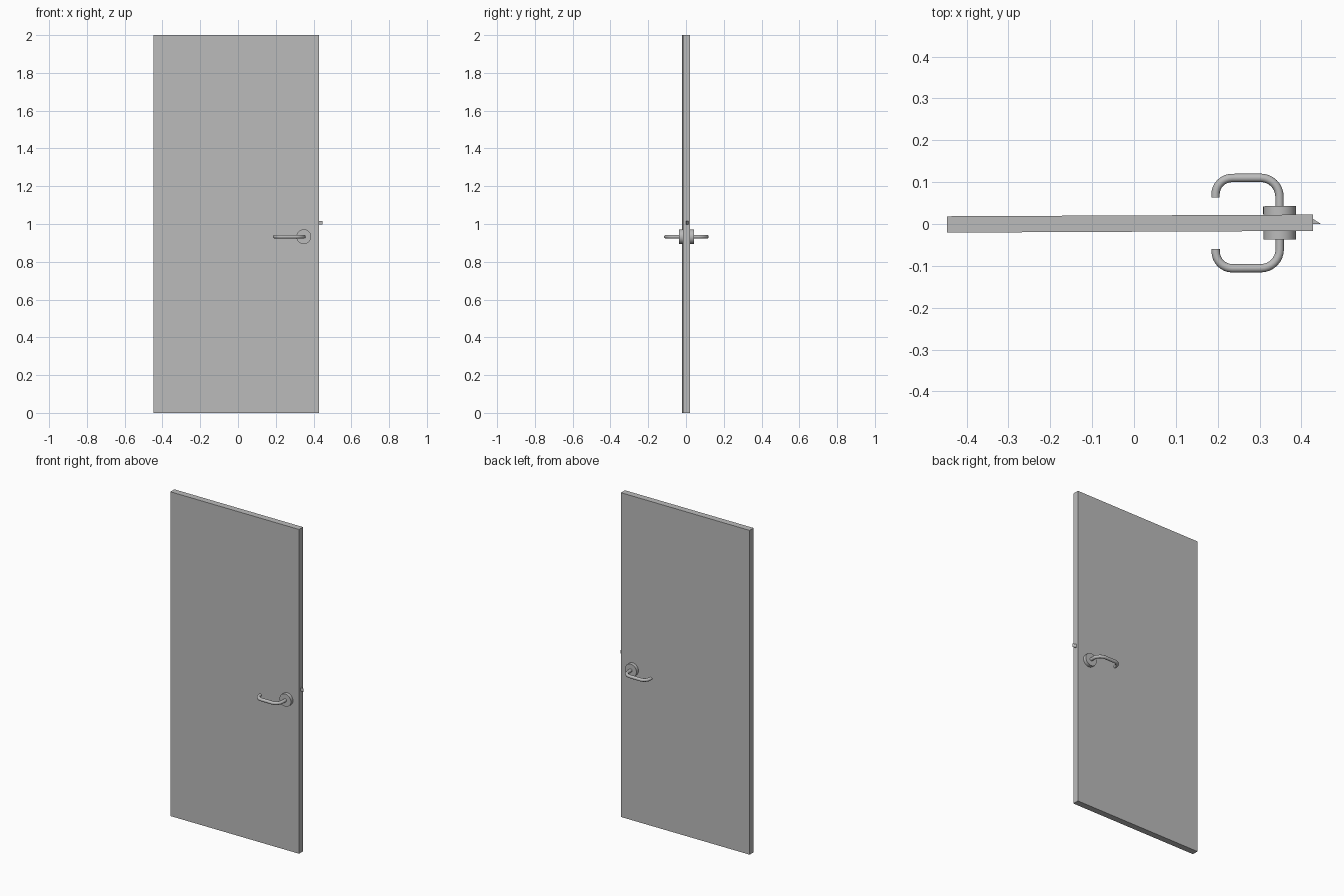
import bpy, bmesh, math
from mathutils import Vector, Matrix

cube = bpy.data.objects.get("Cube")
if cube:
    bpy.data.objects.remove(cube, do_unlink=True)

GREY = (0.5, 0.5, 0.5, 1)
mat = bpy.data.materials.new("plain grey")
mat.use_nodes = True
mat.diffuse_color = GREY
mat.node_tree.nodes["Principled BSDF"].inputs["Base Color"].default_value = GREY

SWING = math.radians(0.26)   # the door stands very slightly ajar
MID_Y = 0.001                # middle of the leaf
HANDLE_X, HANDLE_Z = 0.348, 0.933


def finish(name, bm, smooth=False):
    bmesh.ops.recalc_face_normals(bm, faces=bm.faces)
    mesh = bpy.data.meshes.new(name)
    bm.to_mesh(mesh)
    bm.free()
    mesh.materials.append(mat)
    obj = bpy.data.objects.new(name, mesh)
    bpy.context.collection.objects.link(obj)
    obj.rotation_euler.z = SWING
    if smooth:
        bpy.ops.object.select_all(action='DESELECT')
        obj.select_set(True)
        bpy.context.view_layer.objects.active = obj
        bpy.ops.object.shade_smooth_by_angle(angle=math.radians(35))
    return obj


def prism(name, outline, z0, z1):
    """Extrude a plan outline upward."""
    bm = bmesh.new()
    face = bm.faces.new([bm.verts.new((x, y, z0)) for x, y in outline])
    top = bmesh.ops.extrude_face_region(bm, geom=[face])["geom"]
    verts = [v for v in top if isinstance(v, bmesh.types.BMVert)]
    bmesh.ops.translate(bm, vec=(0, 0, z1 - z0), verts=verts)
    return finish(name, bm)


def bend(cx, cy, r, a0, a1, steps=8):
    """Points of a circular bend in plan."""
    angles = [math.radians(a0 + (a1 - a0) * i / steps) for i in range(steps + 1)]
    return [Vector((cx + r * math.cos(a), cy + r * math.sin(a), 0)) for a in angles]


def tube(name, path, radius, side, sides=16):
    """Sweep a round section along a plan path on one side of the door."""
    bm = bmesh.new()
    rings = []
    for i, p in enumerate(path):
        t = (path[min(i + 1, len(path) - 1)] - path[max(i - 1, 0)]).normalized()
        if i in (0, len(path) - 1):
            t = Vector((0, 1, 0)) if i == 0 else Vector((0, -1, 0))
        n = Vector((-t.y, t.x, 0))
        ring = []
        for k in range(sides):
            a = math.tau * k / sides
            v = p + n * radius * math.cos(a)
            ring.append(bm.verts.new((v.x, MID_Y + side * v.y,
                                      HANDLE_Z + radius * math.sin(a))))
        rings.append(ring)
    for a, b in zip(rings, rings[1:]):
        for k in range(sides):
            j = (k + 1) % sides
            bm.faces.new((a[k], a[j], b[j], b[k]))
    bm.faces.new(rings[0])
    bm.faces.new(rings[-1])
    return finish(name, bm, True)


# Door leaf
half = 0.0195
prism("door_leaf", [(-0.447, MID_Y - half), (0.428, MID_Y - half),
                    (0.428, MID_Y + half), (-0.447, MID_Y + half)], 0, 2)

# Spring latch wedge on the closing edge
prism("latch", [(0.425, -0.002), (0.447, -0.002), (0.428, 0.01), (0.425, 0.01)],
      0.997, 1.017)

# Round rose and returned lever handle on each face
for label, side in (("front", -1), ("back", 1)):
    bm = bmesh.new()
    depth = 0.025
    place = (Matrix.Translation((HANDLE_X, MID_Y + side * (0.04 - depth / 2), HANDLE_Z))
             @ Matrix.Rotation(math.pi / 2, 4, 'X'))
    bmesh.ops.create_cone(bm, cap_ends=True, segments=32, radius1=0.039,
                          radius2=0.039, depth=depth, matrix=place)
    finish(label + "_rose", bm, True)

    path = [Vector((HANDLE_X, 0.035, 0))]
    path += bend(HANDLE_X - 0.045, 0.063, 0.045, 0, 90)
    path += bend(0.235, 0.068, 0.04, 90, 180)
    path.append(Vector((0.195, 0.062, 0)))
    tube(label + "_lever", path, 0.01, side)
